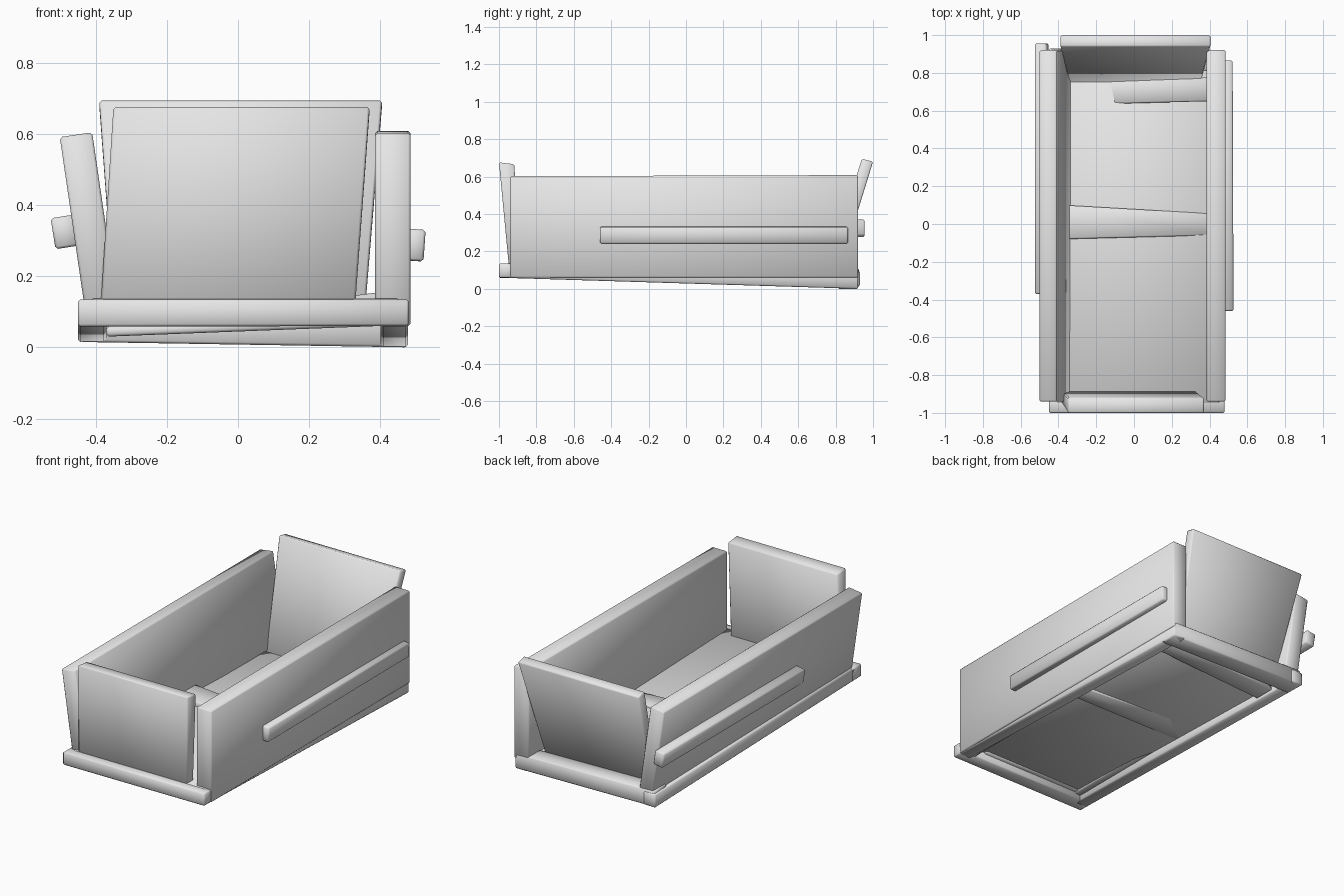
import bpy, bmesh
from math import radians
from mathutils import Matrix, Vector

cube = bpy.data.objects.get("Cube")
if cube:
    bpy.data.objects.remove(cube)

grey = bpy.data.materials.new("plain_grey")
grey.use_nodes = True
grey.diffuse_color = (0.8, 0.8, 0.8, 1)
grey.node_tree.nodes["Principled BSDF"].inputs["Base Color"].default_value = (0.8, 0.8, 0.8, 1)


def plank(name, axis, start, end, tilt=0, yaw=0, bevel=0.007):
    """Board between two end rectangles (position, u0, u1, v0, v1, drop at v1)."""
    bm = bmesh.new()
    rings = []
    for pos, u0, u1, v0, v1, *drop in (start, end):
        shift = drop[0] if drop else 0
        ring = []
        for u, v, p in ((u0, v0, pos), (u1, v0, pos), (u1, v1, pos + shift), (u0, v1, pos + shift)):
            co = {"x": (p, u, v), "y": (u, p, v), "z": (u, v, p)}[axis]
            ring.append(bm.verts.new(co))
        rings.append(ring)
    a, b = rings
    bm.faces.new(a)
    bm.faces.new(b)
    for i in range(4):
        j = (i + 1) % 4
        bm.faces.new((a[i], a[j], b[j], b[i]))
    bmesh.ops.recalc_face_normals(bm, faces=bm.faces)
    # Lean the board about its own centre
    centre = sum((v.co for v in bm.verts), Vector()) / len(bm.verts)
    turn = Matrix.Rotation(radians(yaw), 3, "Z") @ Matrix.Rotation(radians(tilt), 3, "Y")
    bmesh.ops.rotate(bm, verts=bm.verts, cent=centre, matrix=turn)
    bmesh.ops.bevel(bm, geom=bm.edges[:], offset=bevel, segments=1, affect="EDGES")
    for f in bm.faces:
        f.smooth = True
    mesh = bpy.data.meshes.new(name)
    bm.to_mesh(mesh)
    bm.free()
    mesh.materials.append(grey)
    obj = bpy.data.objects.new(name, mesh)
    bpy.context.collection.objects.link(obj)
    return obj


# Base frame, sinking towards the back
plank("front_rail", "x", (-0.45, -1, -0.91, 0.058, 0.135), (0.48, -1, -0.91, 0.06, 0.135))
plank("back_rail", "x", (-0.44, 0.81, 0.925, 0.015, 0.11), (0.475, 0.81, 0.92, 0, 0.09))
plank("left_rail", "y", (-0.95, 0.4, 0.478, 0.058, 0.135), (0.92, 0.4, 0.478, 0, 0.08))
plank("right_rail", "y", (-0.95, -0.45, -0.37, 0.058, 0.135), (0.93, -0.45, -0.37, 0.015, 0.095))

# Floor set into the frame, with two loose cross bars
plank("floor", "y", (-0.95, -0.41, 0.45, 0.108, 0.138), (0.88, -0.41, 0.45, 0.055, 0.085), bevel=0.004)
plank("middle_bar", "x", (-0.37, -0.08, 0.1, 0.082, 0.145), (0.41, -0.06, 0.055, 0.065, 0.113))
plank("back_bar", "x", (-0.37, 0.63, 0.76, 0.03, 0.058), (0.4, 0.65, 0.775, 0.06, 0.155))

# Long side walls, one upright and one leaning out
plank("left_wall", "z", (0.06, 0.385, 0.485, -0.94, 0.92), (0.602, 0.385, 0.485, -0.94, 0.92, 0.006))
plank("right_wall", "z", (0.084, -0.464, -0.372, -0.94, 0.92), (0.6, -0.464, -0.372, -0.94, 0.92), tilt=-8.3)

# Splayed end boards
plank("front_board", "z", (0.1, -0.387, 0.328, -0.945, -0.885), (0.676, -0.35, 0.37, -1, -0.918, -0.01))
plank("back_board", "z", (0.08, -0.345, 0.355, 0.75, 0.815), (0.695, -0.39, 0.405, 0.94, 1, -0.015))

# Side battens
plank("left_batten", "y", (-0.46, 0.465, 0.522, 0.243, 0.332), (0.865, 0.465, 0.522, 0.243, 0.332), tilt=4, yaw=0.2)
plank("right_batten", "y", (-0.37, -0.52, -0.457, 0.28, 0.368), (0.955, -0.52, -0.457, 0.28, 0.368), tilt=-9)
